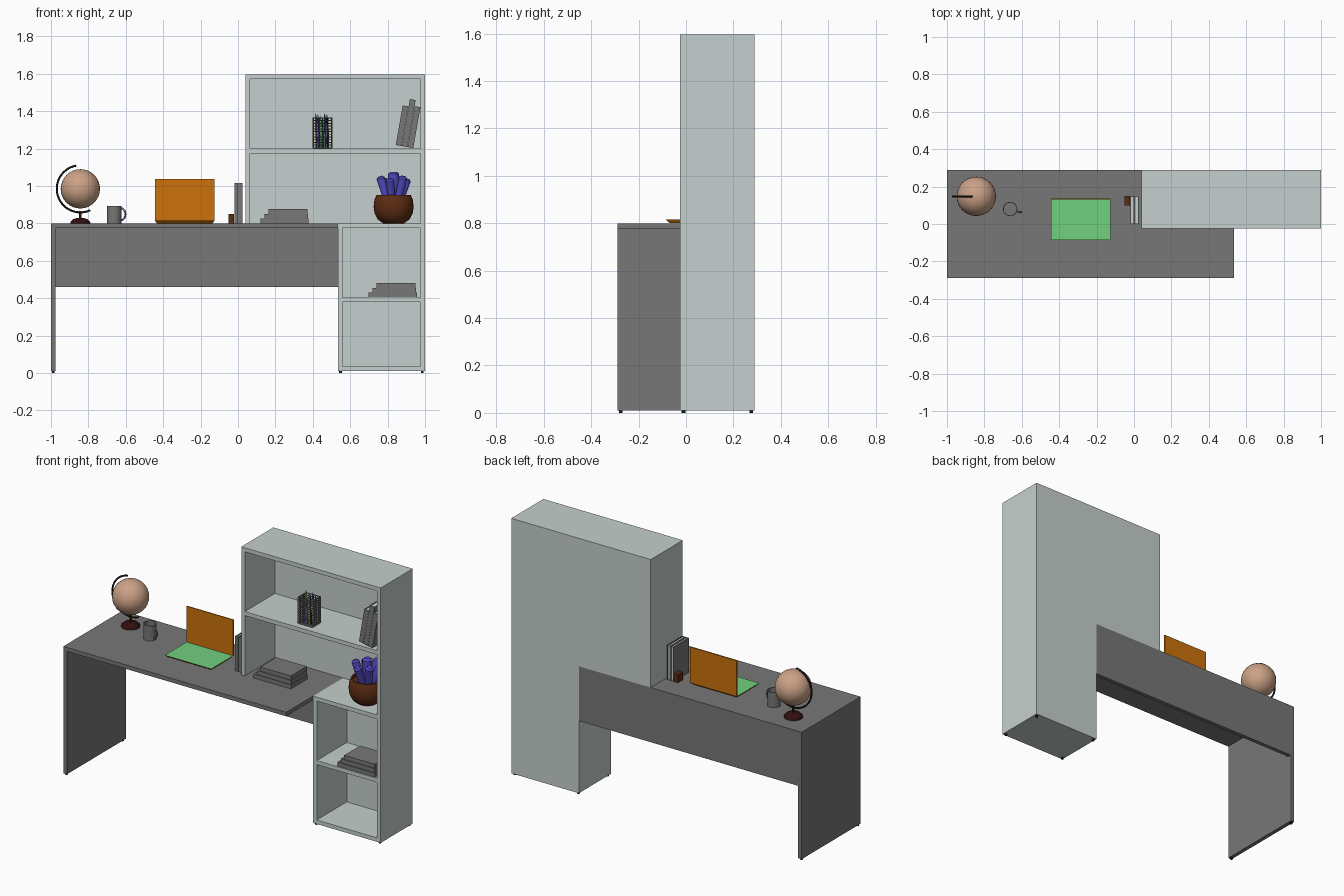
import bpy, bmesh, math
from mathutils import Vector, Matrix

cube = bpy.data.objects.get("Cube")
if cube:
    bpy.data.objects.remove(cube, do_unlink=True)


def material(name, r, g, b):
    m = bpy.data.materials.new(name)
    m.use_nodes = True
    m.diffuse_color = (r, g, b, 1)
    m.node_tree.nodes["Principled BSDF"].inputs["Base Color"].default_value = (r, g, b, 1)
    return m


GREY = material("dark grey", 0.185, 0.185, 0.185)
PALE = material("pale sage", 0.56, 0.63, 0.61)
ORANGE = material("orange", 0.6, 0.17, 0.004)
GREEN = material("light green", 0.17, 0.63, 0.21)
TAN = material("tan", 0.6, 0.36, 0.24)
BROWN = material("brown", 0.11, 0.026, 0.006)
MAROON = material("maroon", 0.03, 0.005, 0.005)
BLACK = material("black", 0.01, 0.01, 0.01)
PURPLE = material("violet", 0.09, 0.07, 0.55)


def finish(name, bm, *mats, smooth=False):
    bmesh.ops.recalc_face_normals(bm, faces=bm.faces)
    me = bpy.data.meshes.new(name)
    bm.to_mesh(me)
    bm.free()
    ob = bpy.data.objects.new(name, me)
    bpy.context.collection.objects.link(ob)
    for m in mats:
        me.materials.append(m)
    if smooth:
        bpy.ops.object.select_all(action="DESELECT")
        ob.select_set(True)
        bpy.context.view_layer.objects.active = ob
        bpy.ops.object.shade_smooth_by_angle(angle=math.radians(40))
    return ob


def box(name, x, y, z, *mats):
    """Box from (low, high) pairs on each axis."""
    bm = bmesh.new()
    bmesh.ops.create_cube(bm, size=1)
    for v in bm.verts:
        v.co = [lo + (c + 0.5) * (hi - lo) for c, (lo, hi) in zip(v.co, (x, y, z))]
    return finish(name, bm, *mats)


def lathe(name, profile, center, mat, steps=32):
    """Spin an (r, z) profile around a vertical axis."""
    bm = bmesh.new()
    vs = [bm.verts.new((r, 0, z)) for r, z in profile]
    es = [bm.edges.new(p) for p in zip(vs, vs[1:])]
    bmesh.ops.spin(bm, geom=vs + es, cent=(0, 0, 0), axis=(0, 0, 1), angle=math.tau, steps=steps)
    bmesh.ops.remove_doubles(bm, verts=bm.verts, dist=1e-5)
    bmesh.ops.translate(bm, verts=bm.verts, vec=center)
    return finish(name, bm, mat, smooth=True)


def rod(name, a, b, r1, r2, mat, sides=10):
    a, b = Vector(a), Vector(b)
    d = b - a
    bm = bmesh.new()
    bmesh.ops.create_cone(bm, cap_ends=True, segments=sides, radius1=r1, radius2=r2, depth=d.length,
                          matrix=Matrix.Translation((a + b) / 2) @ d.to_track_quat("Z", "Y").to_matrix().to_4x4())
    return finish(name, bm, mat, smooth=True)


def tube(name, points, r, mat):
    cu = bpy.data.curves.new(name, "CURVE")
    cu.dimensions = "3D"
    cu.bevel_depth, cu.bevel_resolution, cu.use_fill_caps = r, 2, True
    sp = cu.splines.new("POLY")
    sp.points.add(len(points) - 1)
    for p, co in zip(sp.points, points):
        p.co = (*co, 1)
    cu.materials.append(mat)
    ob = bpy.data.objects.new(name, cu)
    bpy.context.collection.objects.link(ob)
    return ob


def book(name, x, y, z, tilt=0, pivot=None):
    """Upright book: grey covers and front spine, pale page block."""
    t = 0.004
    parts = [box(name + "_cover_left", (x[0], x[0] + t), y, z, GREY),
             box(name + "_cover_right", (x[1] - t, x[1]), y, z, GREY),
             box(name + "_spine", (x[0] + t, x[1] - t), (y[0], y[0] + t), z, GREY),
             box(name + "_pages", (x[0] + t, x[1] - t), (y[0] + t, y[1] - t), (z[0] + t, z[1] - t), PALE)]
    if tilt:
        p = Matrix.Translation(pivot)
        for ob in parts:
            ob.data.transform(p @ Matrix.Rotation(tilt, 4, "Y") @ p.inverted())


# Desk
T = 0.025
DEPTH, FRONT = (-0.29, 0.29), -0.025
box("desk_top", (-1, 0.535), DEPTH, (0.775, 0.8), GREY)
box("desk_leg", (-1, -0.975), DEPTH, (0.01, 0.775), GREY)
box("modesty_panel", (-0.975, 0.535), (0.265, 0.29), (0.46, 0.775), GREY)

# Shelf unit: uprights, boards and backs
CAB = (FRONT, 0.29)
box("shelf_right_side", (0.975, 1), CAB, (0.01, 1.597), PALE)
box("upper_left_side", (0.04, 0.065), CAB, (0.8, 1.597), PALE)
box("lower_left_side", (0.535, 0.56), CAB, (0.01, 0.8), PALE)
for name, left, z in (("upper_top", 0.065, 1.572), ("upper_shelf", 0.065, 1.175), ("lower_top", 0.56, 0.775),
                      ("lower_shelf", 0.56, 0.38), ("lower_bottom", 0.56, 0.01)):
    box(name, (left, 0.975), CAB, (z, z + T), PALE)
box("upper_back", (0.065, 0.975), (0.27, 0.29), (0.8, 1.572), PALE)
box("lower_back", (0.56, 0.975), (0.27, 0.29), (0.035, 0.775), PALE)

# Feet
for x, ys in ((-0.988, (-0.275, 0.275)), (0.548, (-0.01, 0.275)), (0.985, (-0.01, 0.275))):
    for y in ys:
        rod("foot", (x, y, 0), (x, y, 0.012), 0.008, 0.008, BLACK)

# Globe on its stand
gx, gy, gz = -0.843, 0.148, 0.985
bm = bmesh.new()
bmesh.ops.create_uvsphere(bm, u_segments=32, v_segments=16, radius=0.105,
                          matrix=Matrix.Translation((gx, gy, gz)))
finish("globe_ball", bm, TAN, smooth=True)
arc = [math.radians(100 + 195 * i / 28) for i in range(29)]
tube("globe_arm", [(gx + 0.126 * math.cos(a), gy, gz + 0.126 * math.sin(a)) for a in arc], 0.0055, BLACK)
lathe("globe_base", [(0, 0), (0.054, 0), (0.052, 0.01), (0.04, 0.022), (0.02, 0.029), (0, 0.031)],
      (gx, gy, 0.8), MAROON)
rod("globe_stem", (gx, gy, 0.828), (gx, gy, 0.866), 0.007, 0.007, MAROON)

# Mug
mx, my = -0.662, 0.08
lathe("mug_body", [(0, 0), (0.038, 0), (0.038, 0.093), (0.034, 0.093), (0.034, 0.005), (0, 0.005)],
      (mx, my, 0.8), GREY)
turns = [math.radians(-95 + 190 * i / 14) for i in range(15)]
tube("mug_handle", [(mx + 0.034 + 0.026 * math.cos(a), my - 0.012 - 0.005 * math.cos(a), 0.849 + 0.033 * math.sin(a))
                    for a in turns], 0.005, GREY)

# Laptop: tapered base with a green top face, upright screen
LX = (-0.445, -0.125)
base = box("laptop_base", LX, (-0.085, 0.135), (0.801, 0.815), ORANGE, GREEN)
cx, cy = sum(LX) / 2, 0.025
for v in base.data.vertices:
    if v.co.z < 0.81:
        v.co.x = cx + (v.co.x - cx) * 0.93
        v.co.y = cy + (v.co.y - cy) * 0.85
for f in base.data.polygons:
    f.material_index = int(f.normal.z > 0.9)
box("laptop_screen", LX, (0.13, 0.137), (0.815, 1.038), ORANGE)

# Standing books with a small block beside them
book("desk_book_a", (-0.02, 0.001), (0, 0.15), (0.8, 1.015))
book("desk_book_b", (0.003, 0.025), (0, 0.15), (0.8, 1.015))
box("bookend_block", (-0.05, -0.021), (0.1, 0.15), (0.8, 0.85), BROWN)

# Leaning books on the upper shelf
lean = math.radians(10)
for i, h in enumerate((0.215, 0.255, 0.222)):
    x = 0.842 + i * 0.032
    book(f"leaning_book_{i + 1}", (x, x + 0.031), (-0.015, 0.14), (1.203, 1.203 + h), lean, (0.936, 0, 1.203))

# Stepped stacks of flat books
for name, x0, z0 in (("desk_stack", 0.12, 0.8), ("shelf_stack", 0.698, 0.405)):
    for i, inset in enumerate((0, 0.022, 0.042)):
        box(f"{name}_{i + 1}", (x0 + inset, x0 + 0.258 - 0.003 * i), (-0.02 + 0.004 * i, 0.145),
            (z0 + 0.0255 * i, z0 + 0.0255 * (i + 1)), GREY)

# Pencil cup: open wire grid
px, py, hw, hd = 0.452, 0.055, 0.05, 0.038
bm = bmesh.new()
corners = [(-hw, -hd), (hw, -hd), (hw, hd), (-hw, hd)]
N, ROWS = 6, 11
ring = [Vector(corners[k]).lerp(Vector(corners[(k + 1) % 4]), j / N) for k in range(4) for j in range(N)]
rows = [[bm.verts.new((px + p.x, py + p.y, 1.204 + 0.16 * r / ROWS)) for p in ring] for r in range(ROWS + 1)]
for lo, hi in zip(rows, rows[1:]):
    for k in range(len(ring)):
        n = (k + 1) % len(ring)
        bm.faces.new((lo[k], lo[n], hi[n], hi[k]))
cup = finish("pencil_cup", bm, GREY)
wire = cup.modifiers.new("wire", "WIREFRAME")
wire.thickness = 0.007
wire.use_boundary = True
wire.use_even_offset = False
box("pencil_cup_floor", (px - hw, px + hw), (py - hd, py + hd), (1.2, 1.206), GREY)
for i, mat in enumerate((GREEN, PURPLE, GREEN, ORANGE, PURPLE, BLACK)):
    x, y = px - 0.032 + 0.012 * i, py + 0.02 * (-1) ** i
    top = 1.368 - 0.006 * (i % 4)
    rod("pencil", (x, y, 1.206), (x - 0.004, y, top), 0.005, 0.005, mat, 6)
    rod("pencil_tip", (x - 0.004, y, top), (x - 0.005, y, top + 0.02), 0.005, 0.001, mat, 6)

# Plant pot with a cluster of stubby stems
qx, qy = 0.832, 0.085
lathe("plant_pot", [(0, 0), (0.055, 0), (0.085, 0.022), (0.102, 0.055), (0.107, 0.09), (0.103, 0.125),
                    (0.092, 0.152), (0.084, 0.152), (0.084, 0.135), (0, 0.135)], (qx, qy, 0.8), BROWN)
stems = [(0, 0, 1.065, 0.03)] + [(math.cos(a), math.sin(a), 1.03 + 0.012 * (i % 2), 0.023)
                                 for i, a in enumerate(math.tau * k / 6 + 0.25 for k in range(6))]
for dx, dy, top, r in stems:
    foot = Vector((qx + 0.035 * dx, qy + 0.035 * dy, 0.925))
    tip = Vector((qx + 0.072 * dx, qy + 0.072 * dy, top))
    rod("plant_stem", foot, tip, r * 0.9, r, PURPLE, 12)
    rod("plant_stem_cap", tip, tip + (tip - foot).normalized() * 0.01, r, r * 0.6, PURPLE, 12)
